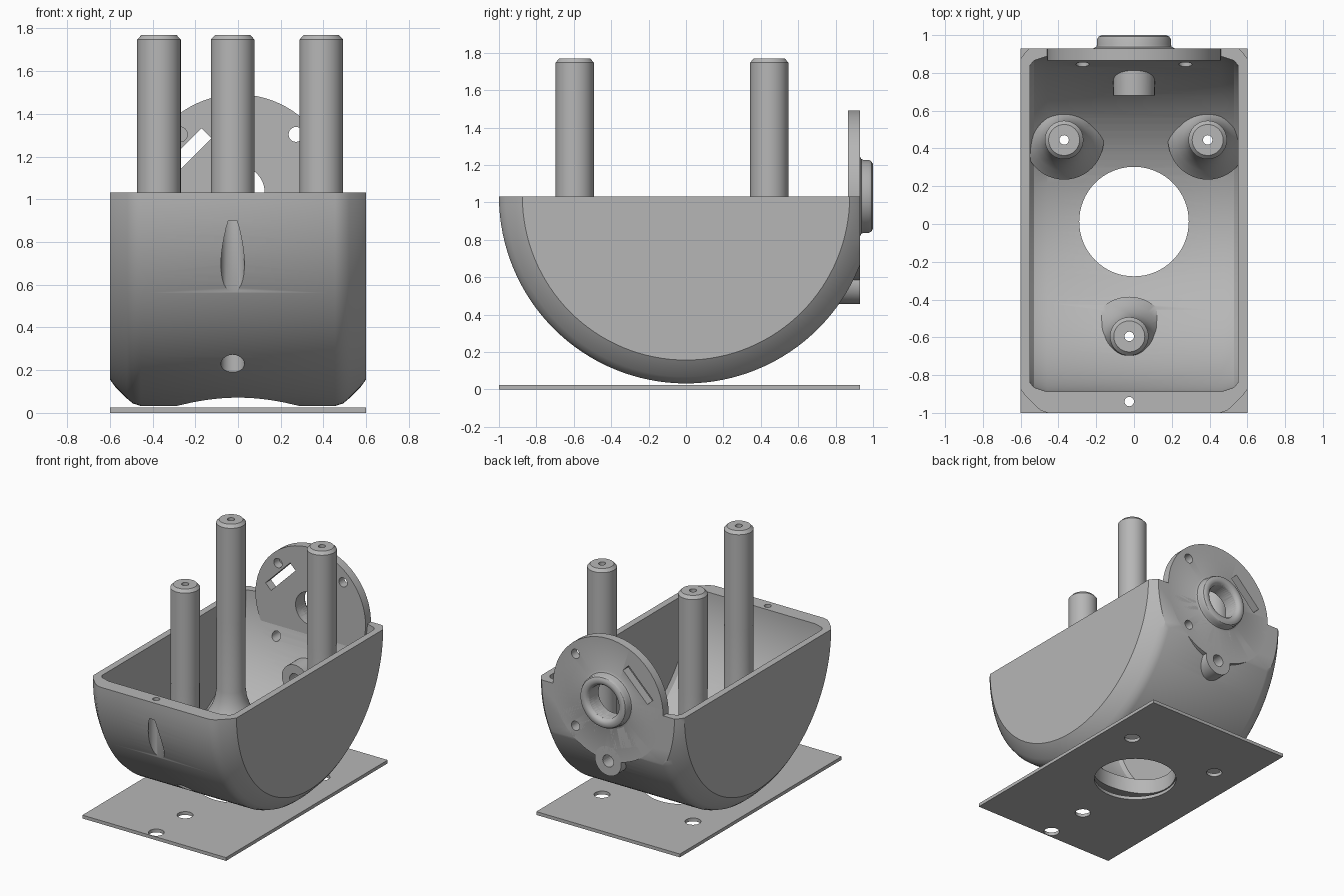
import bpy, bmesh, math
from mathutils import Matrix, Vector

cube = bpy.data.objects.get("Cube")
if cube:
    bpy.data.objects.remove(cube, do_unlink=True)

grey = bpy.data.materials.new("plain grey")
grey.use_nodes = True
grey.diffuse_color = (0.47, 0.47, 0.47, 1)
grey.node_tree.nodes["Principled BSDF"].inputs["Base Color"].default_value = grey.diffuse_color

RIM = 1.032           # rim height, also the centre of the curved hull
BACK = 0.93           # flat rear face
AXES = {"z": Matrix(), "x": Matrix.Rotation(math.pi / 2, 4, "Y"),
        "y": Matrix.Rotation(-math.pi / 2, 4, "X")}


def make(name, bm):
    bmesh.ops.recalc_face_normals(bm, faces=bm.faces)
    mesh = bpy.data.meshes.new(name)
    bm.to_mesh(mesh)
    bm.free()
    mesh.materials.append(grey)
    obj = bpy.data.objects.new(name, mesh)
    bpy.context.collection.objects.link(obj)
    return obj


def lathe(name, profile, centre=(0, 0, 0), axis="z", steps=48):
    """Spin (radius, height) points, starting and ending on the axis."""
    bm = bmesh.new()
    verts = [bm.verts.new((r, 0, h)) for r, h in profile]
    edges = [bm.edges.new(pair) for pair in zip(verts, verts[1:])]
    bmesh.ops.spin(bm, geom=verts + edges, cent=(0, 0, 0), axis=(0, 0, 1),
                   angle=math.tau, steps=steps, use_duplicate=False)
    bmesh.ops.remove_doubles(bm, verts=bm.verts, dist=1e-5)
    bm.transform(Matrix.Translation(centre) @ AXES[axis])
    return make(name, bm)


def rod(name, radius, low, high, centre=(0, 0, 0), axis="z", steps=48):
    return lathe(name, [(0, low), (radius, low), (radius, high), (0, high)],
                 centre, axis, steps)


def box(name, centre, size, turn=0):
    bm = bmesh.new()
    bmesh.ops.create_cube(bm, size=1)
    bm.transform(Matrix.Translation(centre) @ Matrix.Rotation(turn, 4, "Y")
                 @ Matrix.Diagonal((*size, 1)))
    return make(name, bm)


def combine(target, tool, operation="DIFFERENCE"):
    mod = target.modifiers.new("combine", "BOOLEAN")
    mod.operation, mod.object, mod.solver = operation, tool, "EXACT"
    bpy.context.view_layer.objects.active = target
    bpy.ops.object.modifier_apply(modifier=mod.name)
    bpy.data.objects.remove(tool, do_unlink=True)


def mirrored(half):
    """Mirror a profile along its axis."""
    return [(r, -h) for r, h in half] + [(r, h) for r, h in reversed(half)]


POSTS = {"front": (-0.025, -0.595), "back_right": (-0.37, 0.445), "back_left": (0.39, 0.445)}
SCREW = (-0.025, -0.94)

# Curved hull with softened side edges
hull = lathe("hull", mirrored([(0, 0.6), (0.875, 0.6), (0.91, 0.575), (0.965, 0.52),
                               (0.988, 0.492), (1.0, 0.455)]), (0, 0, RIM), "x", 128)
combine(hull, box("cutter", (0, 0, RIM + 1), (3, 3, 2)))
combine(hull, box("cutter", (0, BACK + 0.5, RIM), (3, 1, 3)))

# Hollow interior, leaving the flared lower posts standing
cavity = lathe("cavity", mirrored([(0, 0.55), (0.84, 0.55), (0.865, 0.53), (0.888, 0.46)]),
               (0, 0, RIM), "x", 128)
for x, y in POSTS.values():
    combine(cavity, lathe("cutter", [(0, 0), (0.21, 0), (0.21, 0.26), (0.165, 0.31),
                                     (0.13, 0.37), (0.11, 0.43), (0.1, 0.5),
                                     (0.1, 2.2), (0, 2.2)], (x, y, 0)))
combine(hull, cavity)

# Motor disc on the rear, with drain tube and rounded boss
combine(hull, rod("tube", 0.11, 0.68, BACK, (0, 0, 0.567), "y"), "UNION")
disc = lathe("rear_disc", [(0, 0.865), (0.46, 0.865), (0.46, BACK), (0.215, BACK),
                           (0.2, 0.937), (0.195, 0.95), (0.195, 0.978), (0.187, 0.992),
                           (0.172, 1.0), (0.15, 1.0), (0.135, 0.992), (0.125, 0.975), (0, 0.975)],
             (0, 0, RIM), "y", 64)

# Openings through the rear parts
for part in (hull, disc):
    combine(part, rod("cutter", 0.045, 0.5, 1.2, (0, 0, 0.567), "y", 24))
    combine(part, rod("cutter", 0.125, 0.8, 1.2, (0, 0, RIM), "y"))
    for sx in (-1, 1):
        for sz in (-1, 1):
            combine(part, rod("cutter", 0.035, 0.8, 1.2, (sx * 0.272, 0, RIM + sz * 0.272), "y", 24))
    combine(part, box("cutter", (-0.25, 0.95, 1.207), (0.29, 0.3, 0.065), -math.pi / 4))

# Base plate
plate = box("base_plate", (0, (BACK - 1) / 2, 0.0125), (1.2, BACK + 1, 0.025))

# Large floor opening and stepped screw bores
for part in (hull, plate):
    combine(part, rod("cutter", 0.29, -0.5, 0.6, (0, 0.013, 0), "z", 64))
    for x, y in [*POSTS.values(), SCREW]:
        combine(part, lathe("cutter", [(0, -0.5), (0.055, -0.5), (0.055, 0.9), (0.025, 0.9),
                                       (0.025, 2), (0, 2)], (x, y, 0), "z", 32))

# Upper posts with bevelled tops
upper = []
for label, (x, y) in POSTS.items():
    post = lathe(label + "_post", [(0, RIM), (0.102, RIM), (0.102, 1.748), (0.082, 1.77), (0, 1.77)],
                 (x, y, 0))
    combine(post, rod("cutter", 0.025, 0.5, 2, (x, y, 0), "z", 24))
    upper.append(post)

# Smooth curved faces, keep edges crisp
for obj in (hull, disc, plate, *upper):
    bpy.ops.object.select_all(action="DESELECT")
    obj.select_set(True)
    bpy.context.view_layer.objects.active = obj
    bpy.ops.object.shade_smooth_by_angle(angle=math.radians(32))
